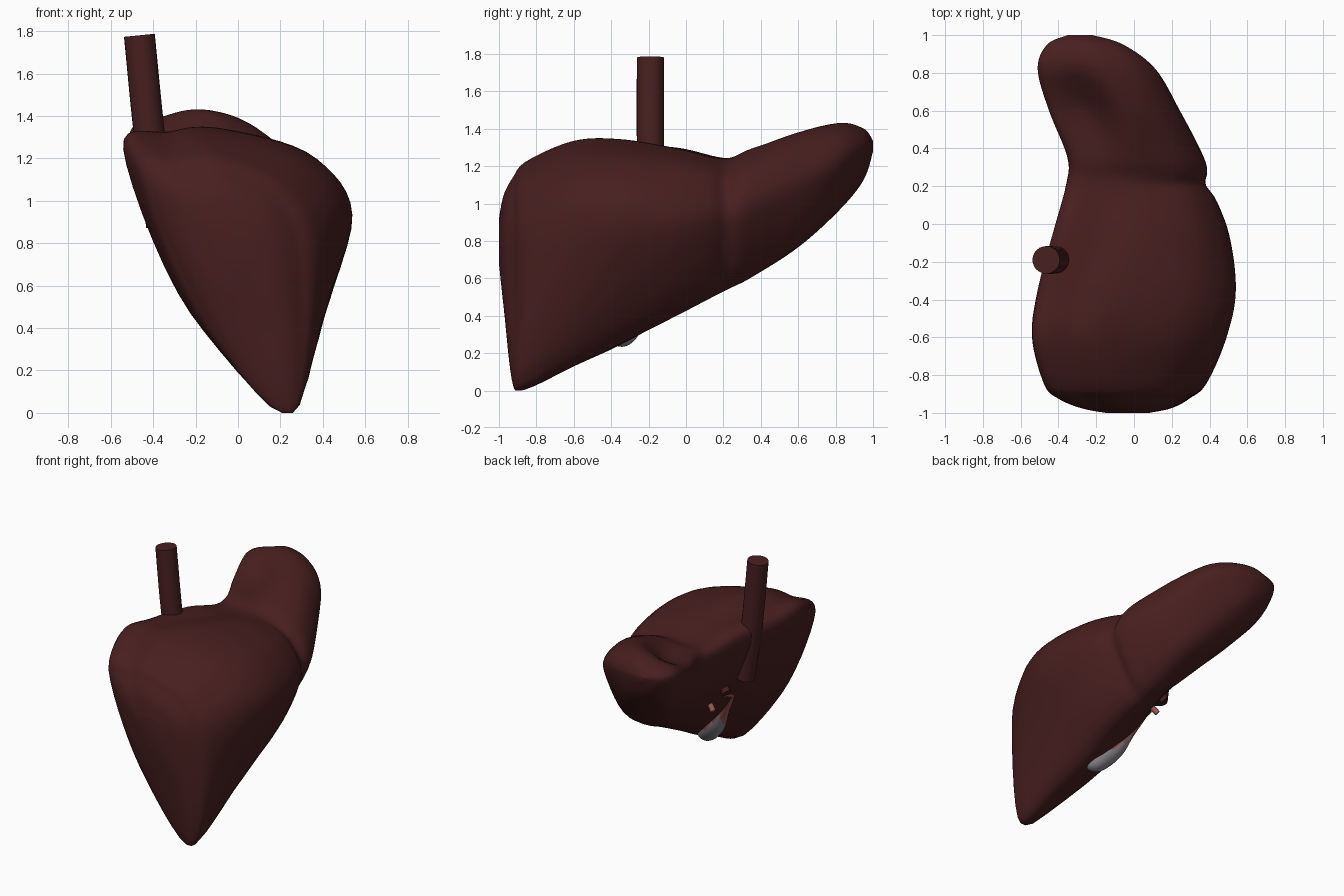
import bpy, bmesh, math
from mathutils import Vector

if "Cube" in bpy.data.objects:
    bpy.data.objects.remove(bpy.data.objects["Cube"])


def material(name, rgb):
    m = bpy.data.materials.new(name)
    m.diffuse_color = (*rgb, 1)
    m.use_nodes = True
    m.node_tree.nodes["Principled BSDF"].inputs["Base Color"].default_value = m.diffuse_color
    return m


LIVER = material("liver brown", (0.064, 0.0135, 0.0135))
PINK = material("duct pink", (0.32, 0.09, 0.075))
GREY = material("gallbladder grey", (0.25, 0.23, 0.26))


def spline(a, b, c, d, t):
    """Catmull-Rom point between b and c."""
    return 0.5 * (2 * b + (c - a) * t + (2 * a - 5 * b + 4 * c - d) * t * t
                  + (3 * b - a - 3 * c + d) * t ** 3)


def loft(name, rings, mats, rule=None):
    """Skin a list of equal-length rings, closing both ends."""
    bm = bmesh.new()
    vs = [[bm.verts.new(p) for p in r] for r in rings]
    n = len(vs[0])
    for r0, r1 in zip(vs, vs[1:]):
        for i in range(n):
            bm.faces.new((r0[i], r0[(i + 1) % n], r1[(i + 1) % n], r1[i]))
    bm.faces.new(vs[0])
    bm.faces.new(vs[-1])
    bmesh.ops.recalc_face_normals(bm, faces=bm.faces)
    bm.normal_update()
    for f in bm.faces:
        if rule:
            f.material_index = rule(f)
    me = bpy.data.meshes.new(name)
    bm.to_mesh(me)
    bm.free()
    for m in mats:
        me.materials.append(m)
    ob = bpy.data.objects.new(name, me)
    bpy.context.collection.objects.link(ob)
    bpy.ops.object.select_all(action='DESELECT')
    ob.select_set(True)
    bpy.context.view_layer.objects.active = ob
    bpy.ops.object.shade_smooth_by_angle(angle=math.radians(55))
    return ob


def tube(name, path, radii, mats, rule=None, sides=24, steps=6):
    """Round tube through path points with a radius at each point."""
    pts = [Vector((*p, r)) for p, r in zip(path, radii)]
    pts = [2 * pts[0] - pts[1]] + pts + [2 * pts[-1] - pts[-2]]
    line = [spline(*pts[i:i + 4], k / steps)
            for i in range(len(pts) - 3) for k in range(steps)] + [pts[-2]]
    rings = []
    for i, p in enumerate(line):
        d = (line[min(i + 1, len(line) - 1)] - line[max(i - 1, 0)]).xyz.normalized()
        u = d.cross(Vector((0.3, 1, 0.1))).normalized()
        v = d.cross(u)
        rings.append([p.xyz + max(p.w, 0.002) * (u * math.cos(a) + v * math.sin(a))
                      for a in (math.tau * k / sides for k in range(sides))])
    return loft(name, rings, mats, rule)


# Liver sections: y, then x,z of back rim, top, front, lower edge, underside
RIGHT_LOBE = [
    (-1.00, -.15, .88, -.05, .92, .08, .82, .05, .68, -.08, .75),
    (-.975, -.28, .98, -.05, 1.04, .19, .78, .16, .45, -.14, .62),
    (-.925, -.40, 1.07, -.06, 1.13, .28, .74, .24, .03, -.17, .50),
    (-.85, -.475, 1.15, -.08, 1.215, .38, .76, .26, .01, -.20, .46),
    (-.60, -.54, 1.24, -.12, 1.325, .49, .86, .25, .14, -.23, .48),
    (-.35, -.51, 1.23, -.04, 1.335, .535, .87, .21, .25, -.24, .58),
    (-.05, -.43, 1.25, .08, 1.285, .495, .86, .18, .40, -.25, .76),
]
LEFT_LOBE = [
    (.20, -.36, 1.20, .10, 1.23, .40, .90, .14, .53, -.22, .80),
    (.35, -.35, 1.21, .03, 1.29, .365, .95, .11, .605, -.24, .83),
    (.60, -.45, 1.26, -.05, 1.38, .24, 1.07, .06, .77, -.31, .92),
    (.82, -.51, 1.32, -.16, 1.43, .11, 1.20, -.08, .97, -.39, 1.06),
    (.95, -.46, 1.32, -.24, 1.40, -.06, 1.28, -.19, 1.13, -.37, 1.19),
    (1.00, -.35, 1.32, -.28, 1.335, -.22, 1.31, -.25, 1.28, -.32, 1.29),
]


def section(row):
    """Turn one row into seven control points of a closed section."""
    y = row[0]
    b, t, f, e, v = [Vector((row[i], y, row[i + 1])) for i in range(1, 11, 2)]
    d = (b + t) / 2
    d.z += (0.08 * (t.x - b.x) - 0.075 * math.exp(-((y - .57) / .17) ** 2)
            - 0.035 * math.exp(-((y - .05) / .15) ** 2))
    k = .69 if y < -.8 else .71
    s = Vector((t.x + k * (f.x - t.x), y, f.z + k * (t.z - f.z)))
    return [b, d, t, s, f, e, v]


def ring(ctrl, steps=7):
    n = len(ctrl)
    out = []
    for i in range(n):
        for k in range(steps):
            p = spline(ctrl[i - 1], ctrl[i], ctrl[(i + 1) % n], ctrl[(i + 2) % n], k / steps)
            # groove between the lobes on the front face
            g = math.exp(-((p.y - .21) / .045) ** 2) * max(0, min(1, (p.x + .05) / .3))
            p.x -= .025 * g
            p.z = max(0, p.z - .012 * g * (p.z > 1))
            out.append(p)
    return out


secs = [section(r) for r in RIGHT_LOBE + LEFT_LOBE]
secs = [secs[0]] + secs + [secs[-1]]
rings = []
for i in range(len(secs) - 3):
    for k in range(8):
        rings.append(ring([spline(*q, k / 8) for q in zip(*secs[i:i + 4])]))
rings.append(ring(secs[-1]))
loft("liver", rings, [LIVER])

# Large vein running up the back
tube("main_vein", [(-.365, -.18, .88), (-.42, -.19, 1.33), (-.465, -.19, 1.78)],
     [.068, .073, .073], [LIVER])

# Gallbladder: grey underside of the body, pink upper side and neck
tube("gallbladder",
     [(.125, -.38, .27), (.105, -.365, .28), (.05, -.335, .32), (-.05, -.28, .425),
      (-.15, -.235, .57), (-.25, -.19, .72)],
     [.003, .05, .08, .075, .042, .02], [PINK, GREY],
     lambda f: int(f.normal.z < -.1 and f.calc_center_median().x > -.14))

# Ducts and vessels at the hilum
tube("bile_duct", [(-.25, -.19, .72), (-.25, -.13, .74), (-.2, -.07, .75)],
     [.02, .018, .018], [PINK], sides=14)
tube("artery", [(-.1, -.05, .76), (-.17, -.03, .70), (-.22, -.01, .65)],
     [.02, .02, .02], [PINK], sides=14)
tube("portal_vein", [(-.15, -.1, .92), (-.24, -.07, .86), (-.31, -.04, .80)],
     [.033, .033, .033], [LIVER], sides=16)
